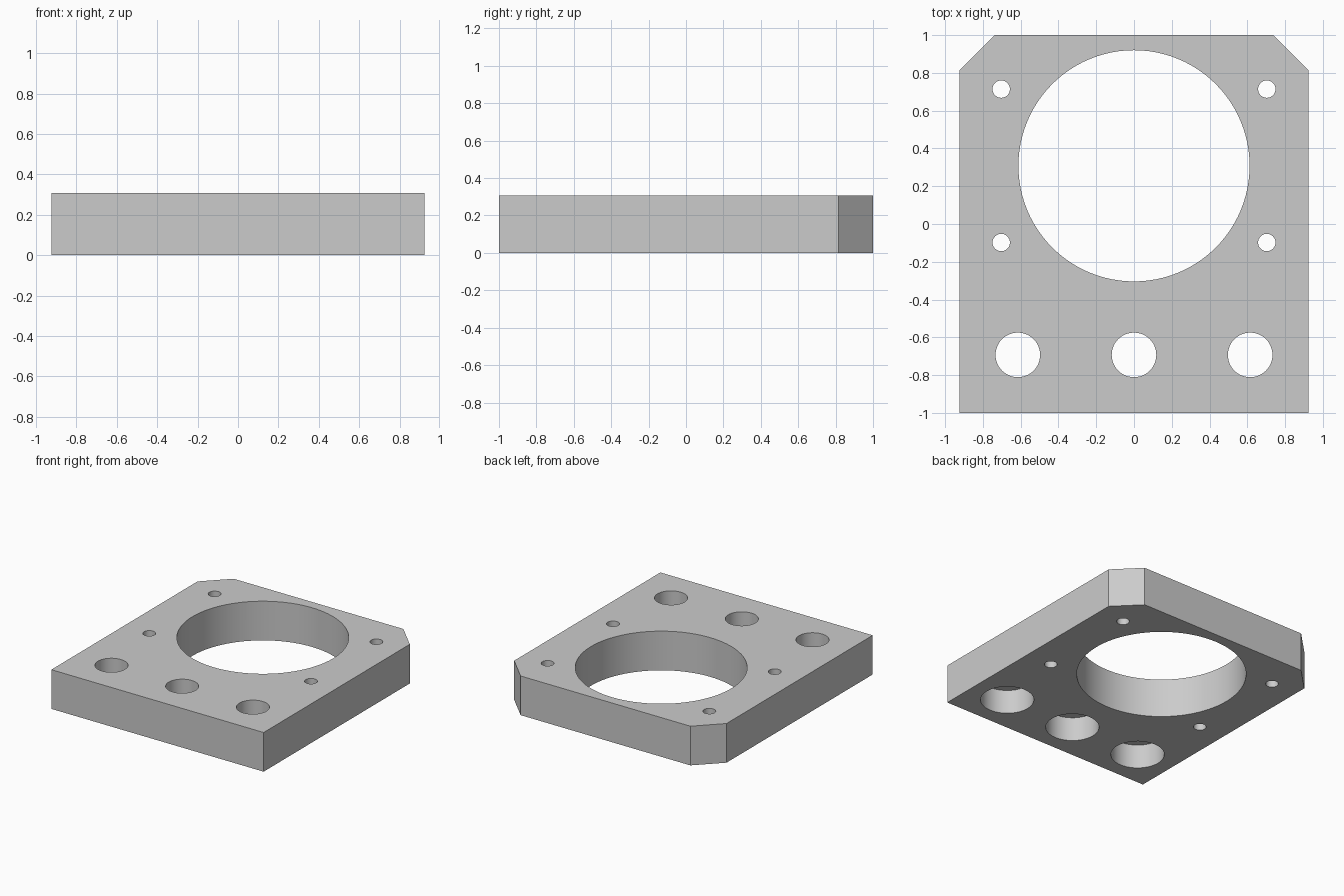
import bpy
import bmesh
from math import radians

cube = bpy.data.objects.get("Cube")
if cube:
    bpy.data.objects.remove(cube, do_unlink=True)

HALF_W, HALF_L, THICK, CHAMFER = 0.923, 1.0, 0.308, 0.185

grey = bpy.data.materials.new("light grey")
grey.use_nodes = True
colour = (0.6, 0.6, 0.6, 1)
grey.diffuse_color = colour
grey.node_tree.nodes["Principled BSDF"].inputs["Base Color"].default_value = colour


def make_plate():
    """Extrude the outline with its two chamfered back corners."""
    right = [(HALF_W, -HALF_L), (HALF_W, HALF_L - CHAMFER), (HALF_W - CHAMFER, HALF_L)]
    outline = right + [(-x, y) for x, y in reversed(right)]
    bm = bmesh.new()
    base = bm.faces.new([bm.verts.new((x, y, 0)) for x, y in outline])
    top = bmesh.ops.extrude_face_region(bm, geom=[base])["geom"]
    moved = [v for v in top if isinstance(v, bmesh.types.BMVert)]
    bmesh.ops.translate(bm, verts=moved, vec=(0, 0, THICK))
    bmesh.ops.recalc_face_normals(bm, faces=bm.faces)
    mesh = bpy.data.meshes.new("mounting_plate")
    bm.to_mesh(mesh)
    bm.free()
    obj = bpy.data.objects.new("mounting_plate", mesh)
    bpy.context.collection.objects.link(obj)
    mesh.materials.append(grey)
    return obj


def drill(plate, x, y, radius, top=THICK + 0.1, sides=48):
    """Cut a round hole from below the plate up to the given height."""
    bottom = -0.1
    bpy.ops.mesh.primitive_cylinder_add(
        vertices=sides, radius=radius, depth=top - bottom,
        location=(x, y, (top + bottom) / 2))
    cutter = bpy.context.object
    cutter.name = "hole_cutter"
    cutter.hide_render = True
    bpy.context.view_layer.objects.active = plate
    mod = plate.modifiers.new("hole", 'BOOLEAN')
    mod.operation = 'DIFFERENCE'
    mod.solver = 'EXACT'
    mod.object = cutter
    bpy.ops.object.modifier_apply(modifier=mod.name)
    bpy.data.objects.remove(cutter, do_unlink=True)


plate = make_plate()

# Large central bore with four screw holes around it
BORE_Y, SCREW_X, SCREW_DY = 0.308, 0.703, 0.406
drill(plate, 0, BORE_Y, 0.612, sides=96)
for sx in (-1, 1):
    for sy in (-1, 1):
        drill(plate, sx * SCREW_X, BORE_Y + sy * SCREW_DY, 0.046, sides=32)

# Row of bolt holes along the front, counterbored from below
for x in (-0.615, 0, 0.615):
    drill(plate, x, -0.693, 0.118)
    drill(plate, x, -0.693, 0.193, top=0.19)

# Smooth hole walls, sharp edges kept
bpy.ops.object.select_all(action='DESELECT')
plate.select_set(True)
bpy.context.view_layer.objects.active = plate
bpy.ops.object.shade_smooth_by_angle(angle=radians(30))
